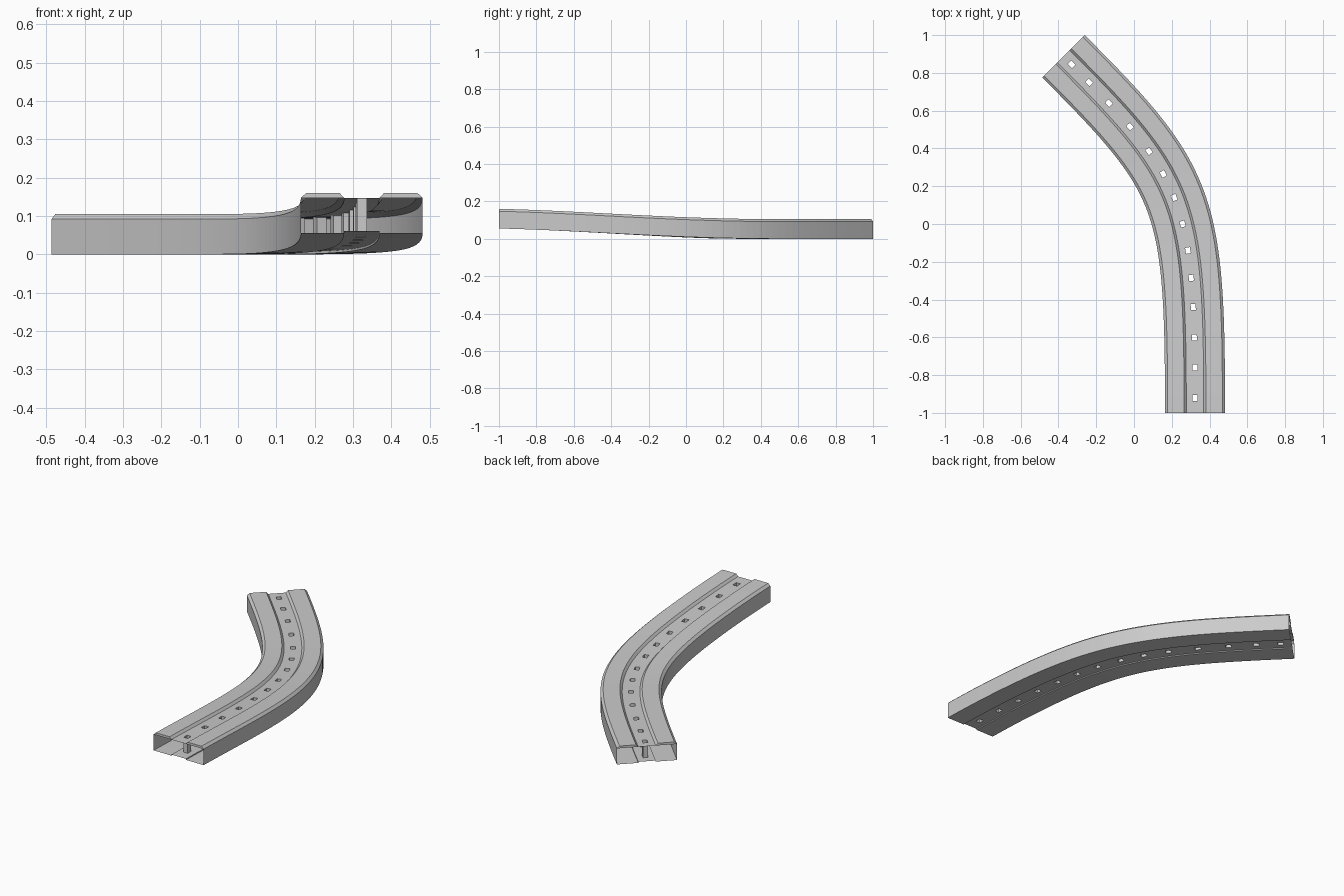
import bpy, bmesh
from mathutils import Vector

if "Cube" in bpy.data.objects:
    bpy.data.objects.remove(bpy.data.objects["Cube"])

# Centre line of the curved channel
P = [Vector(p) for p in ((0.323, -1.0), (0.323, 0.13), (0.28, 0.234), (-0.374, 0.888))]

def point(t):
    u = 1 - t
    return P[0]*u**3 + P[1]*3*u*u*t + P[2]*3*u*t*t + P[3]*t**3

def tangent(t):
    u = 1 - t
    return (P[1]-P[0])*3*u*u + (P[2]-P[1])*6*u*t + (P[3]-P[2])*3*t*t

def t_at(y):
    lo, hi = 0.0, 1.0
    for _ in range(40):
        m = (lo + hi) / 2
        lo, hi = (m, hi) if point(m).y < y else (lo, m)
    return lo

def base(y):
    # gentle ramp down from the front end
    s = min(1, (y + 1.2) / 1.6)
    return 0.0575 * (1 - s*s*(3 - 2*s))

# Stations: both edges of every hole plus steps between
hole_y = [-.92, -.76, -.6, -.44, -.285, -.14, 0, .14, .265, .385, .515, .64, .75, .845]
marks = [0.0]
for y in hole_y:
    t = t_at(y)
    d = 0.016 / tangent(t).length
    marks += [t - d, t + d]
marks.append(1.0)
ts, hole_rows = [], set()
for i in range(len(marks) - 1):
    a, b = marks[i], marks[i + 1]
    if i % 2:
        hole_rows.add(len(ts))
        ts.append(a)
    else:
        ts += [a + (b - a)*k/3 for k in range(3)]
ts.append(1.0)

# Closed cross-section: raised bands, centre groove, walls, stepped floor
right = [(.013, .092), (.046, .092), (.058, .105), (.145, .105), (.159, .092),
         (.159, 0), (.046, 0), (.046, .006), (.013, .006)]
prof = right + [(-x, z) for x, z in reversed(right)]
n = len(prof)
TOP, FLOOR = n - 1, len(right) - 1   # centre strip columns

bm = bmesh.new()
rows = []
for t in ts:
    c, d = point(t), tangent(t).normalized()
    side, z0 = Vector((d.y, -d.x)), base(c.y)
    rows.append([bm.verts.new((*(c + side*x), z0 + z)) for x, z in prof])

for i in range(len(rows) - 1):
    a, b = rows[i], rows[i + 1]
    for j in range(n):
        if not (i in hole_rows and j in (TOP, FLOOR)):
            bm.faces.new((a[j], a[(j + 1) % n], b[(j + 1) % n], b[j]))
    # square tube through the channel
    if i in hole_rows:
        top = [a[TOP], a[0], b[0], b[TOP]]
        low = [a[FLOOR + 1], a[FLOOR], b[FLOOR], b[FLOOR + 1]]
        for k in range(4):
            m = (k + 1) % 4
            bm.faces.new((top[k], top[m], low[m], low[k]))

# End caps of the raised bands
for r in (rows[0], rows[-1]):
    bm.faces.new(r[1:5])
    bm.faces.new(r[n - 5:n - 1])
bmesh.ops.recalc_face_normals(bm, faces=bm.faces)

me = bpy.data.meshes.new("curved_channel")
bm.to_mesh(me)
bm.free()
ob = bpy.data.objects.new("curved_channel", me)
bpy.context.collection.objects.link(ob)
mat = bpy.data.materials.new("light_grey")
mat.diffuse_color = (0.6, 0.6, 0.6, 1)
mat.use_nodes = True
mat.node_tree.nodes["Principled BSDF"].inputs["Base Color"].default_value = mat.diffuse_color
me.materials.append(mat)
